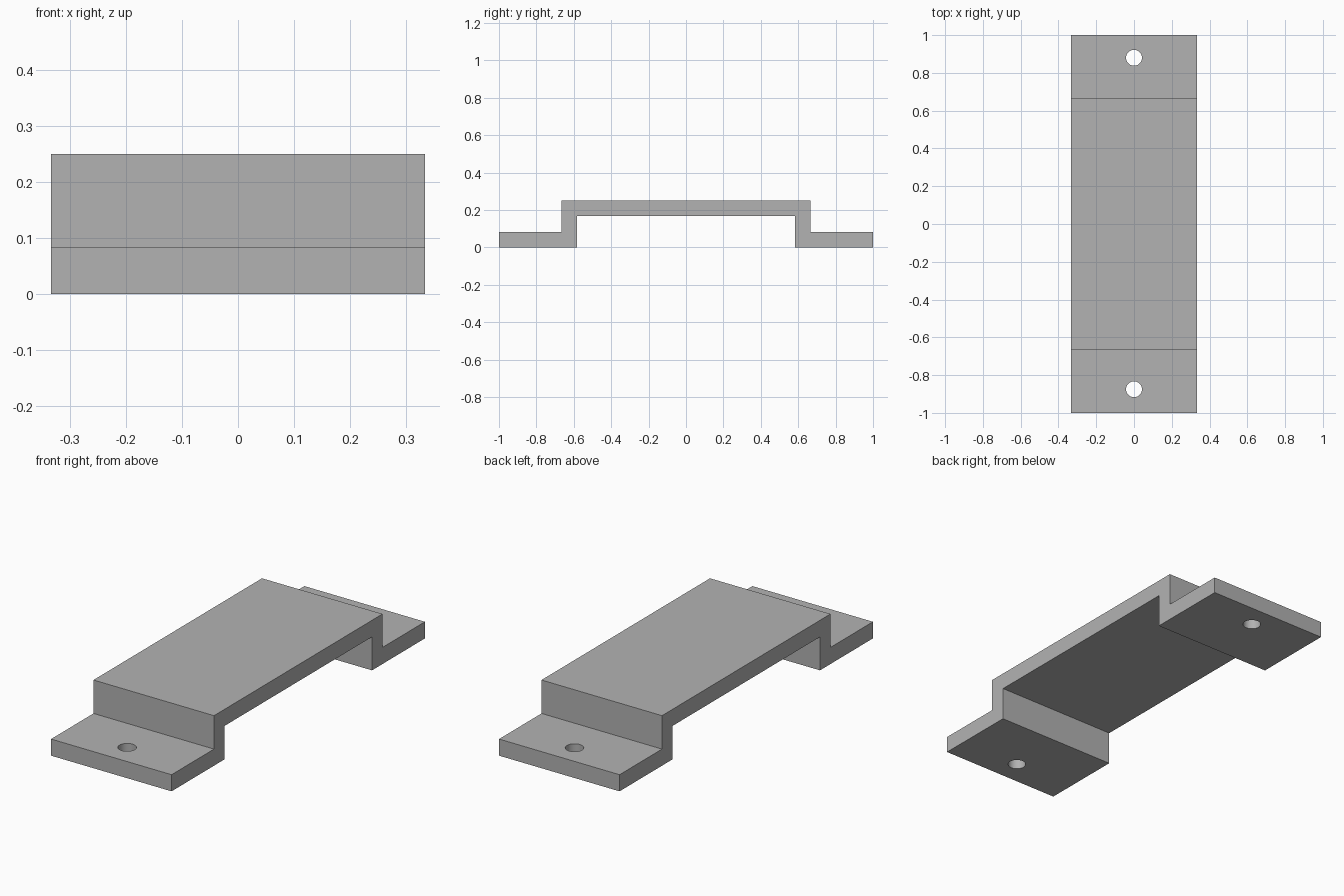
import bpy
import bmesh
from mathutils import Vector

cube = bpy.data.objects.get("Cube")
if cube:
    bpy.data.objects.remove(cube, do_unlink=True)

HALF_WIDTH = 0.333
THICK = 0.083
HEIGHT = 0.25
OUTER, STEP = 1.0, 0.665
HOLE_RADIUS = 0.042
HOLES_Y = (-0.875, 0.88)

# Plain grey material
grey = bpy.data.materials.new("plain grey")
grey.use_nodes = True
colour = (0.448, 0.448, 0.448, 1)
grey.diffuse_color = colour
grey.node_tree.nodes["Principled BSDF"].inputs["Base Color"].default_value = colour

# Half of the stepped side profile, mirrored into a closed outline
half = [(STEP - THICK, HEIGHT - THICK), (STEP - THICK, 0), (OUTER, 0),
        (OUTER, THICK), (STEP, THICK), (STEP, HEIGHT)]
outline = half + [(-y, z) for y, z in reversed(half)]

# Bracket body: outline extruded across the width
bm = bmesh.new()
face = bm.faces.new([bm.verts.new((-HALF_WIDTH, y, z)) for y, z in outline])
swept = bmesh.ops.extrude_face_region(bm, geom=[face])["geom"]
bmesh.ops.translate(bm, vec=Vector((2 * HALF_WIDTH, 0, 0)),
                    verts=[v for v in swept if isinstance(v, bmesh.types.BMVert)])
bmesh.ops.recalc_face_normals(bm, faces=bm.faces)
mesh = bpy.data.meshes.new("bracket")
bm.to_mesh(mesh)
bm.free()
mesh.materials.append(grey)
bracket = bpy.data.objects.new("bracket", mesh)
bpy.context.collection.objects.link(bracket)

# Screw holes through both feet
for name, y in zip(("front", "back"), HOLES_Y):
    bpy.ops.mesh.primitive_cylinder_add(vertices=48, radius=HOLE_RADIUS,
                                        depth=4 * THICK, location=(0, y, THICK / 2))
    cutter = bpy.context.object
    cutter.name = name + "_hole_cutter"
    cutter.data.materials.append(grey)
    cutter.hide_render = True
    cutter.hide_viewport = True
    cutter.display_type = 'WIRE'
    cut = bracket.modifiers.new(name + " hole", 'BOOLEAN')
    cut.operation = 'DIFFERENCE'
    cut.solver = 'EXACT'
    cut.object = cutter

# Apply the cuts, then smooth only the round hole walls
bpy.ops.object.select_all(action='DESELECT')
bracket.select_set(True)
bpy.context.view_layer.objects.active = bracket
for modifier in list(bracket.modifiers):
    cutter = modifier.object
    bpy.ops.object.modifier_apply(modifier=modifier.name)
    bpy.data.objects.remove(cutter, do_unlink=True)
bpy.ops.object.shade_smooth_by_angle(angle=0.5)
